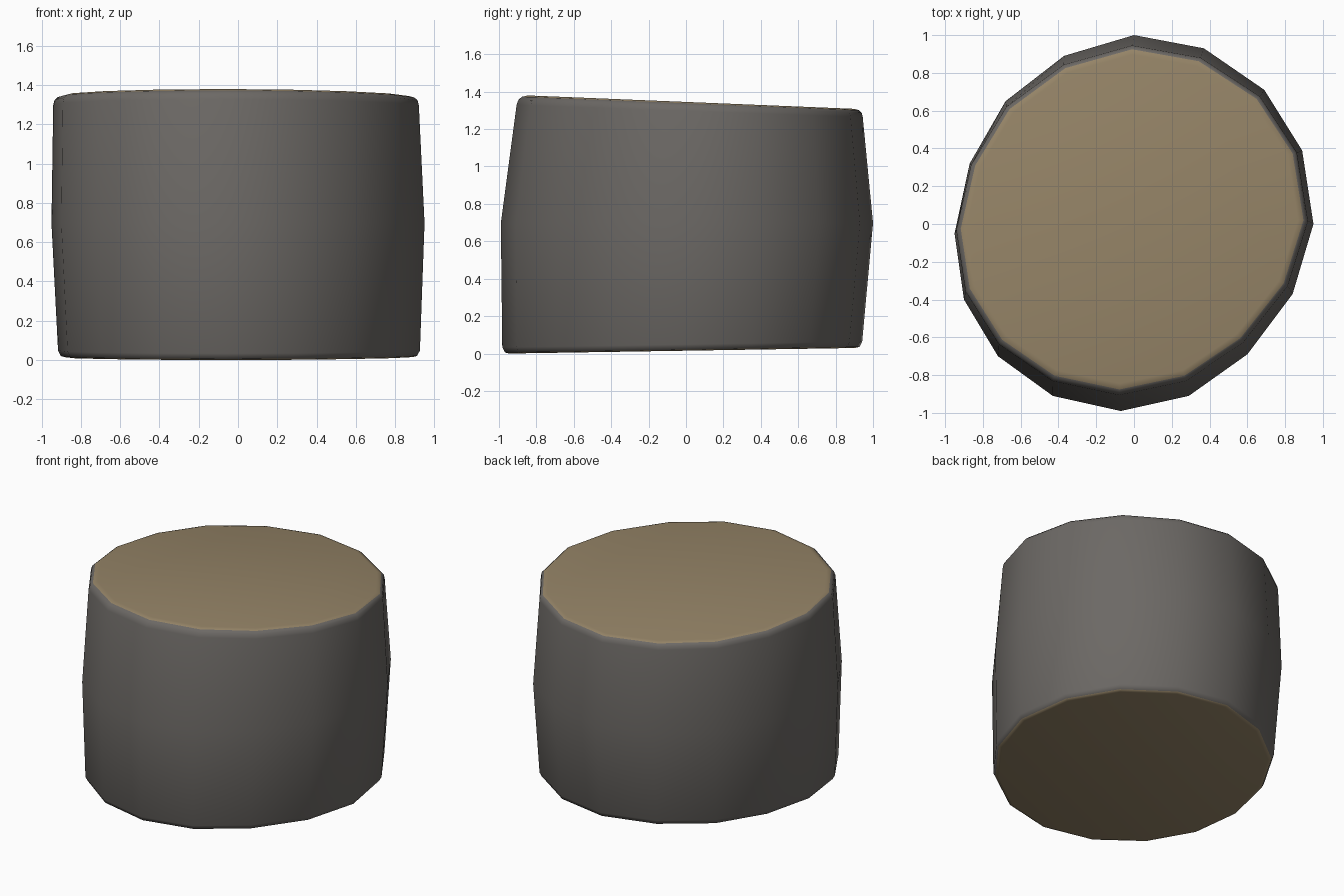
import bpy, bmesh

if "Cube" in bpy.data.objects:
    bpy.data.objects.remove(bpy.data.objects["Cube"])

def material(name, col):
    m = bpy.data.materials.new(name)
    m.diffuse_color = (*col, 1)
    m.use_nodes = True
    m.node_tree.nodes["Principled BSDF"].inputs["Base Color"].default_value = m.diffuse_color
    return m

bark = material("grey bark", (0.150, 0.140, 0.130))
wood = material("tan cut wood", (0.30, 0.23, 0.135))

# Irregular 16-sided outline at the widest height
OUTLINE = [(0, 1), (-.37, .89), (-.68, .65), (-.87, .32), (-.95, -.05), (-.90, -.40),
           (-.72, -.70), (-.43, -.91), (-.07, -.99), (.29, -.91), (.60, -.69),
           (.84, -.37), (.95, 0), (.89, .39), (.69, .71), (.37, .93)]

# Rings: x scale, x shift, y scale, y shift, height, slope along y
RINGS = [(.930, .005, .930, -.025, .018, .016),
         (.955, .005, .953, -.025, .024, .016),
         (.970, .005, .967, -.025, .052, .016),
         (1, 0, 1, 0, .70, 0),
         (.980, -.010, .930, .015, 1.300, -.035),
         (.973, -.010, .922, .017, 1.326, -.038),
         (.955, -.010, .905, .020, 1.341, -.040),
         (.925, -.010, .875, .022, 1.348, -.041)]

bm = bmesh.new()
rows = []
for sx, ox, sy, oy, z, k in RINGS:
    rows.append([bm.verts.new((x * sx + ox, y * sy + oy, z + k * (y * sy + oy)))
                 for x, y in OUTLINE])
n = len(OUTLINE)

# Sides and rounded rims; the innermost rim bands belong to the cut wood
for i in range(len(rows) - 1):
    for j in range(n):
        a, b = rows[i], rows[i + 1]
        f = bm.faces.new((a[j], a[(j + 1) % n], b[(j + 1) % n], b[j]))
        f.material_index = 1 if i in (0, len(rows) - 2) else 0

# Cut ends
for ring in (rows[0][::-1], rows[-1]):
    bm.faces.new(ring).material_index = 1
bmesh.ops.recalc_face_normals(bm, faces=bm.faces)
for f in bm.faces:
    f.smooth = True

low = min(v.co.z for v in bm.verts)
bmesh.ops.translate(bm, verts=bm.verts, vec=(0, 0, -low))
me = bpy.data.meshes.new("log_stump")
bm.to_mesh(me)
bm.free()
me.materials.append(bark)
me.materials.append(wood)
obj = bpy.data.objects.new("log_stump", me)
bpy.context.collection.objects.link(obj)
